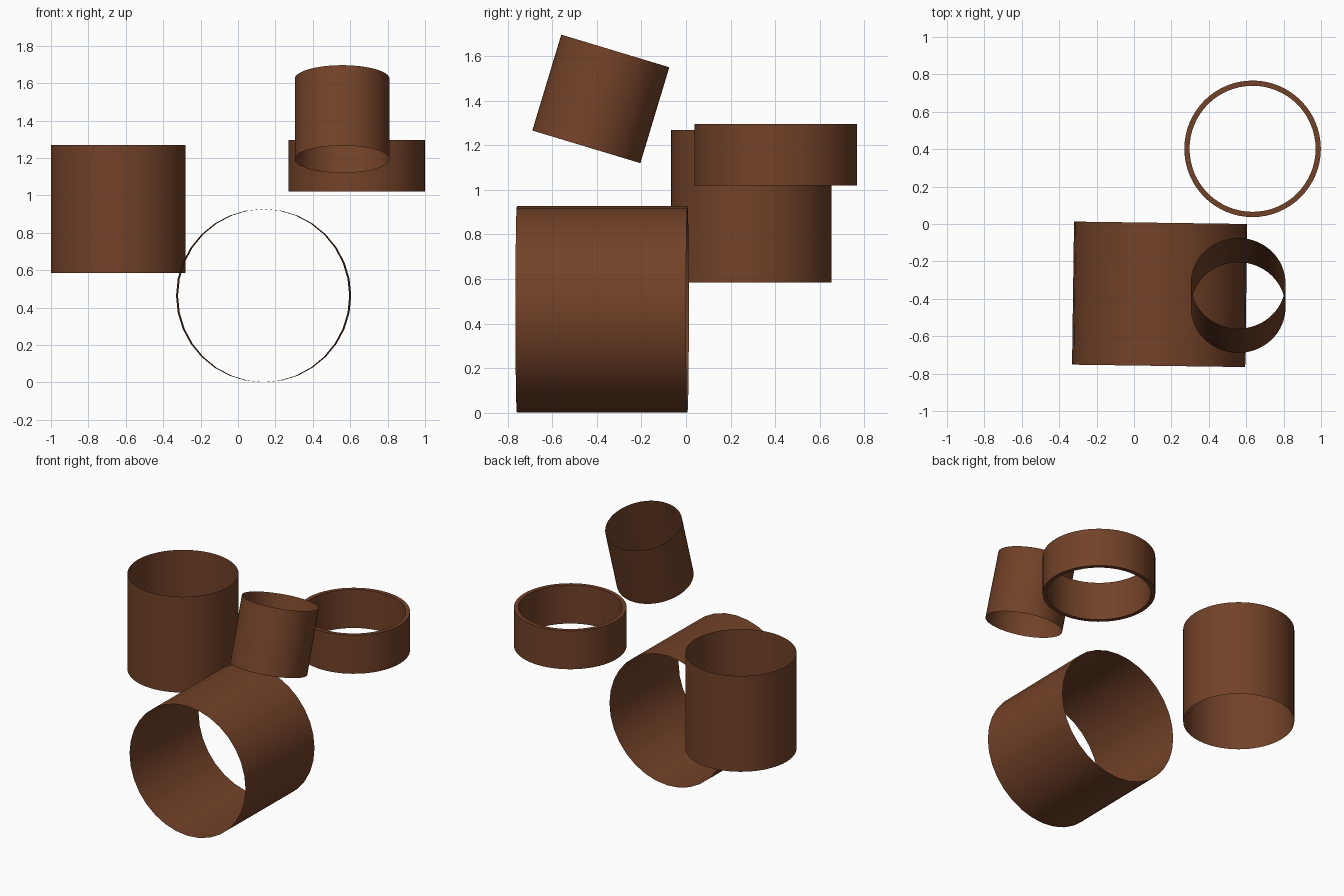
import bpy, bmesh, math

if "Cube" in bpy.data.objects:
    bpy.data.objects.remove(bpy.data.objects["Cube"])

brown = bpy.data.materials.new("leather brown")
brown.diffuse_color = (0.17, 0.054, 0.021, 1)
brown.use_nodes = True
brown.node_tree.nodes["Principled BSDF"].inputs["Base Color"].default_value = brown.diffuse_color


def tube(name, radius, length, loc, rot, sides, inner=None):
    """Open tube; with an inner radius it becomes a solid-walled ring."""
    bm = bmesh.new()
    rings = [(radius, -length / 2), (radius, length / 2)]
    if inner:
        rings += [(inner, length / 2), (inner, -length / 2)]
    loops = []
    for r, z in rings:
        loops.append([bm.verts.new((r * math.cos(2 * math.pi * i / sides),
                                    r * math.sin(2 * math.pi * i / sides), z))
                      for i in range(sides)])
    pairs = list(zip(loops, loops[1:]))
    if inner:
        pairs.append((loops[-1], loops[0]))
    for a, b in pairs:
        for i in range(sides):
            j = (i + 1) % sides
            bm.faces.new((a[i], a[j], b[j], b[i]))
    mesh = bpy.data.meshes.new(name)
    bm.to_mesh(mesh)
    bm.free()
    mesh.materials.append(brown)
    ob = bpy.data.objects.new(name, mesh)
    ob.location = loc
    ob.rotation_euler = [math.radians(a) for a in rot]
    bpy.context.collection.objects.link(ob)
    bpy.ops.object.select_all(action='DESELECT')
    ob.select_set(True)
    bpy.context.view_layer.objects.active = ob
    bpy.ops.object.shade_smooth_by_angle(angle=math.radians(35))
    return ob


# Large sleeve lying front to back, turned very slightly
tube("large_sleeve", 0.463, 0.765, (0.137, -0.376, 0.464), (90, 0, -0.8), 32)
# Upright sleeve on the left
tube("upright_sleeve", 0.36, 0.685, (-0.64, 0.293, 0.927), (0, 0, 0), 64)
# Short thick-walled ring on the right
tube("thick_ring", 0.365, 0.275, (0.634, 0.402, 1.158), (0, 0, 0), 64, inner=0.337)
# Small sleeve leaning backwards
tube("tilted_sleeve", 0.253, 0.449, (0.557, -0.382, 1.408), (-16.8, 0, 0), 64)
